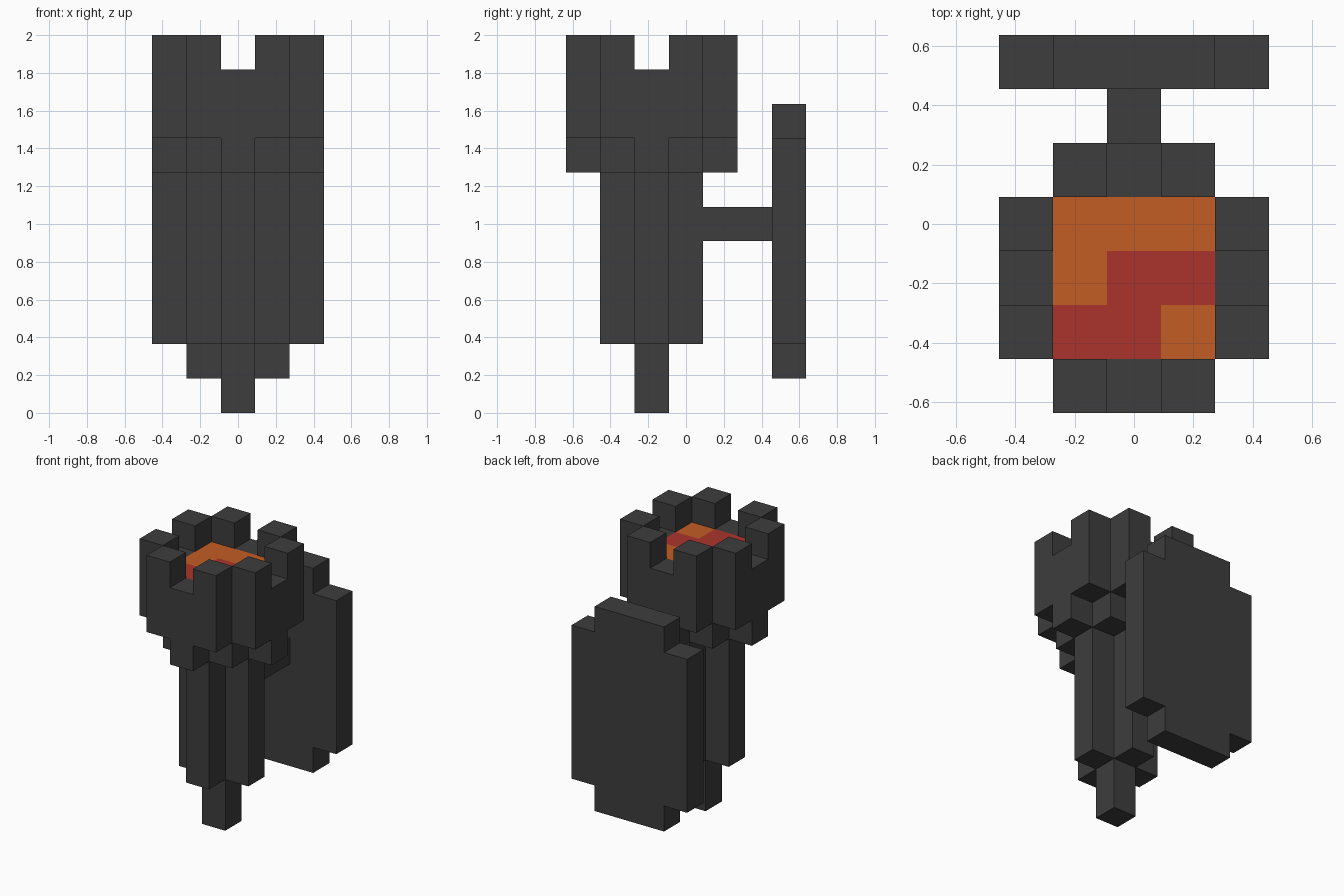
import bpy
import bmesh
from math import radians
from mathutils import Vector

cube = bpy.data.objects.get("Cube")
if cube:
    bpy.data.objects.remove(cube, do_unlink=True)

U = 2 / 11      # edge of one block
AXIS_Y = -1     # block row that holds the torch axis


def material(name, rgb):
    mat = bpy.data.materials.new(name)
    mat.use_nodes = True
    mat.diffuse_color = (*rgb, 1)
    mat.node_tree.nodes["Principled BSDF"].inputs["Base Color"].default_value = (*rgb, 1)
    return mat


iron = material("dark_iron", (0.047, 0.047, 0.047))
orange = material("ember_orange", (0.54, 0.107, 0.017))
red = material("ember_red", (0.41, 0.034, 0.026))


def blocks(xs, ys, zs, keep=lambda x, y, z: True):
    """Blocks of a box that pass a shape rule."""
    return {(x, y, z) for x in xs for y in ys for z in zs if keep(x, y, z)}


def around(radius, zs, keep=lambda x, y, z: True):
    """Same, with coordinates counted from the torch axis."""
    span = range(-radius, radius + 1)
    return {(x, y + AXIS_Y, z) for x, y, z in blocks(span, span, zs, keep)}


def is_wall(x, y, z):
    # Ring without corners; the middle of each side is notched at the top
    far, near = max(abs(x), abs(y)), min(abs(x), abs(y))
    return far == 2 and near < 2 and (near == 1 or z < 10)


parts = {
    "torch_tip": around(0, range(0, 2)),
    "torch_shaft": around(1, range(2, 7), lambda x, y, z: abs(x) + abs(y) < 2),
    "bowl_base": around(2, range(7, 8), lambda x, y, z: abs(x) + abs(y) < 3),
    "bowl_wall": around(2, range(8, 11), is_wall),
    "embers": around(1, range(8, 10)),
    "bracket_arm": blocks([0], range(1, 3), [5]),
    "wall_plate": blocks(range(-2, 3), [3], range(1, 9),
                         lambda x, y, z: abs(x) < 2 or 1 < z < 8),
}
solid = set().union(*parts.values())

# Ember colours, back row first
EMBERS = ("OOO", "ORR", "RRO")


def ember_slot(x, y):
    return 1 if EMBERS[1 - (y - AXIS_Y)][x + 1] == "R" else 0


def build(name, cells, mats):
    """Mesh the exposed block sides and merge the flat areas."""
    bm = bmesh.new()
    for cell in sorted(cells):
        centre = Vector(cell) + Vector((0, 0, 0.5))
        for axis in range(3):
            for sign in (-1, 1):
                step = Vector((0, 0, 0))
                step[axis] = sign
                if tuple(int(c + s) for c, s in zip(cell, step)) in solid:
                    continue
                u, v = Vector((0, 0, 0)), Vector((0, 0, 0))
                u[(axis + 1) % 3] = 0.5
                v[(axis + 2) % 3] = 0.5 * sign
                mid = centre + step / 2
                corners = (mid - u - v, mid + u - v, mid + u + v, mid - u + v)
                face = bm.faces.new([bm.verts.new(c * U) for c in corners])
                if len(mats) > 1:
                    face.material_index = ember_slot(cell[0], cell[1])
    bmesh.ops.remove_doubles(bm, verts=bm.verts, dist=0.001)
    bmesh.ops.dissolve_limit(bm, angle_limit=radians(1), verts=bm.verts,
                             edges=bm.edges, delimit={'MATERIAL'})
    mesh = bpy.data.meshes.new(name)
    bm.to_mesh(mesh)
    bm.free()
    for mat in mats:
        mesh.materials.append(mat)
    obj = bpy.data.objects.new(name, mesh)
    bpy.context.collection.objects.link(obj)


for part_name, part_cells in parts.items():
    build(part_name, part_cells, [orange, red] if part_name == "embers" else [iron])
